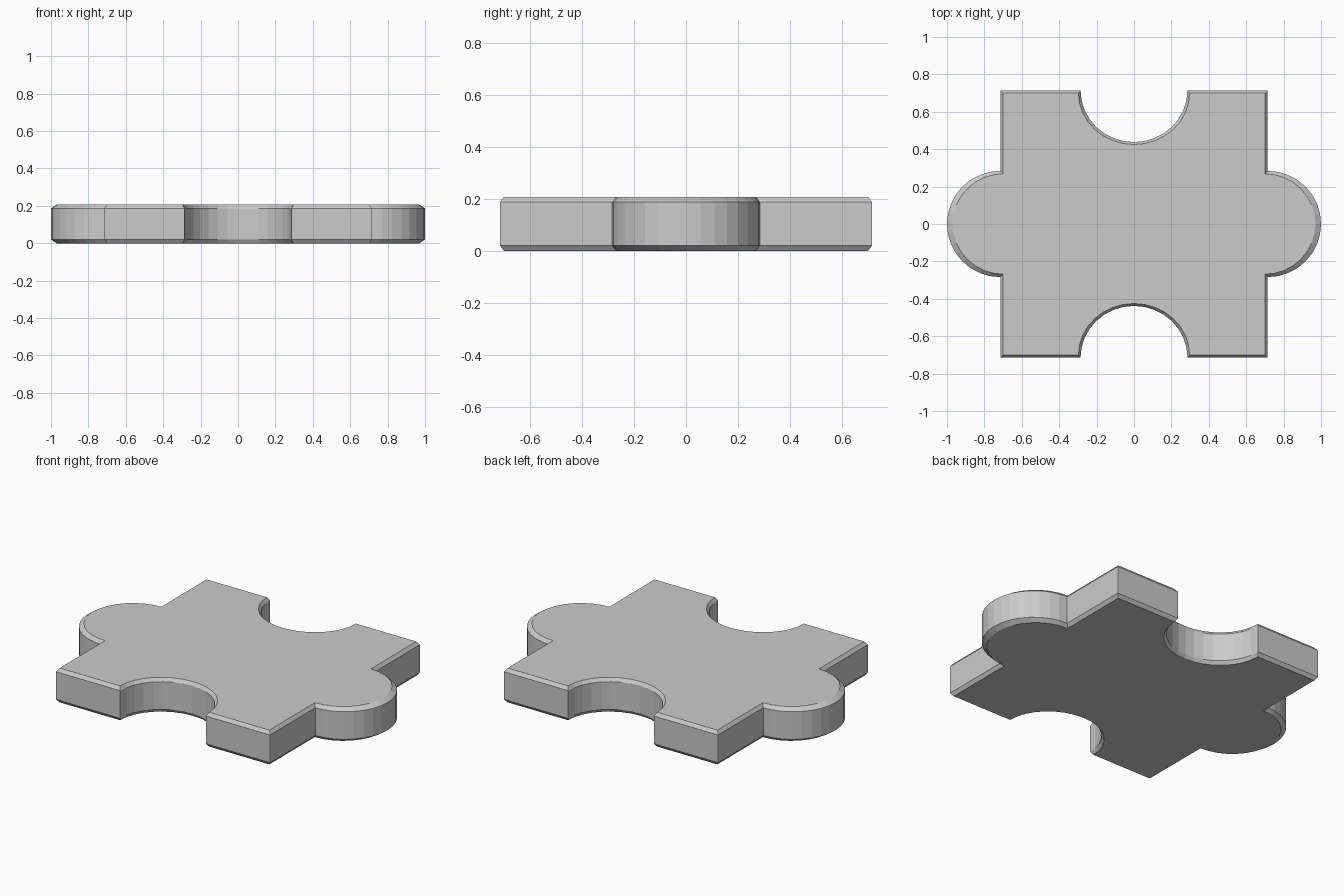
import bpy, bmesh
from math import cos, sin, pi

if "Cube" in bpy.data.objects:
    bpy.data.objects.remove(bpy.data.objects["Cube"])

SEG = 16


def arc(cx, cy, rx, ry, start, sweep):
    return [(cx + rx * cos(start + sweep * i / SEG),
             cy + ry * sin(start + sweep * i / SEG)) for i in range(SEG + 1)]


def outline(h, tab_rx, tab_ry, notch_rx, notch_ry):
    """Half of the outline (right tab, top notch); turned 180 degrees for the rest."""
    half = [(h, -h)]
    half += arc(h, 0, tab_rx, tab_ry, -pi / 2, pi)        # round tab
    half += [(h, h)]
    half += arc(0, h, notch_rx, notch_ry, 0, -pi)         # round notch
    return half + [(-x, -y) for x, y in half]


body = outline(0.715, 0.285, 0.284, 0.286, 0.277)
face = outline(0.70, 0.27, 0.268, 0.297, 0.275)

# Stack four outlines: chamfered bottom, straight wall, chamfered top
bm = bmesh.new()
rings = [[bm.verts.new((x, y, z)) for x, y in pts]
         for pts, z in ((face, 0), (body, 0.02), (body, 0.187), (face, 0.207))]
n = len(body)
for low, high in zip(rings, rings[1:]):
    for i in range(n):
        j = (i + 1) % n
        bm.faces.new((low[i], low[j], high[j], high[i]))
bm.faces.new(rings[0][::-1])
bm.faces.new(rings[-1])
bmesh.ops.recalc_face_normals(bm, faces=bm.faces[:])

mesh = bpy.data.meshes.new("puzzle_piece")
bm.to_mesh(mesh)
bm.free()
piece = bpy.data.objects.new("puzzle_piece", mesh)
bpy.context.collection.objects.link(piece)
